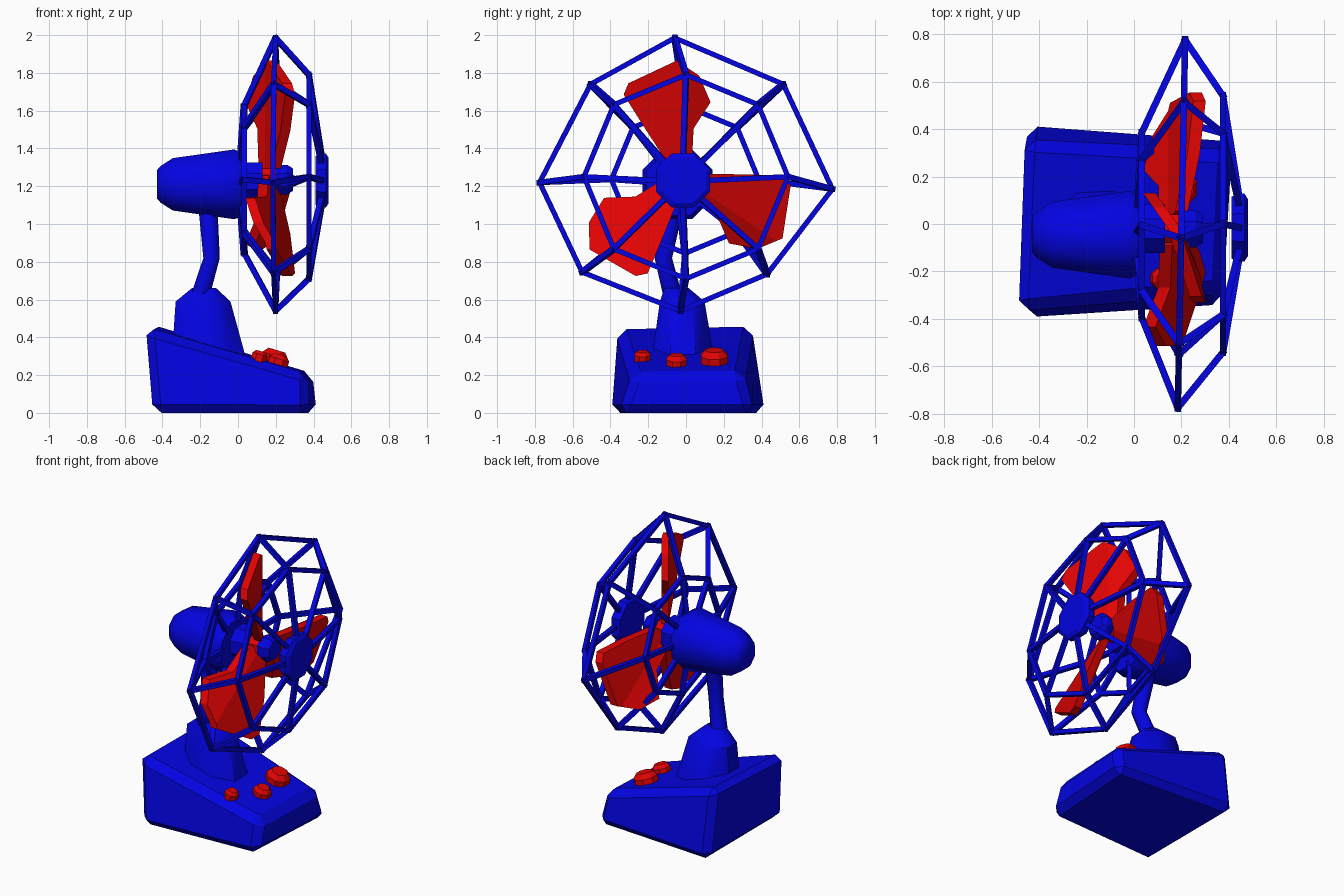
import bpy, bmesh, math
from mathutils import Vector, Matrix

if "Cube" in bpy.data.objects:
    bpy.data.objects.remove(bpy.data.objects["Cube"], do_unlink=True)


def material(name, color):
    m = bpy.data.materials.new(name)
    m.use_nodes = True
    m.diffuse_color = color
    m.node_tree.nodes["Principled BSDF"].inputs["Base Color"].default_value = color
    return m


BLUE = material("blue plastic", (0.001, 0.001, 0.76, 1))
RED = material("red plastic", (0.76, 0.001, 0.001, 1))


def finish(name, bm, mat, smooth=0):
    bmesh.ops.recalc_face_normals(bm, faces=bm.faces)
    mesh = bpy.data.meshes.new(name)
    bm.to_mesh(mesh)
    bm.free()
    mesh.materials.append(mat)
    obj = bpy.data.objects.new(name, mesh)
    bpy.context.collection.objects.link(obj)
    if smooth:
        bpy.ops.object.select_all(action="DESELECT")
        obj.select_set(True)
        bpy.context.view_layer.objects.active = obj
        bpy.ops.object.shade_smooth_by_angle(angle=math.radians(smooth))
    return obj


def loft(name, rings, axis, mat, sides=8, smooth=0):
    """Skin rings given as (centre, radius u, radius v) around an axis."""
    rot = Vector(axis).to_track_quat("Z", "Y").to_matrix()
    bm = bmesh.new()
    loops = []
    for centre, ru, rv in rings:
        loop = []
        for i in range(sides):
            a = math.tau * (i + 0.5) / sides
            offset = rot @ Vector((ru * math.cos(a), rv * math.sin(a), 0))
            loop.append(bm.verts.new(Vector(centre) + offset))
        loops.append(loop)
    for a, b in zip(loops, loops[1:]):
        for i in range(sides):
            j = (i + 1) % sides
            bm.faces.new((a[i], a[j], b[j], b[i]))
    bm.faces.new(loops[0])
    bm.faces.new(loops[-1])
    return finish(name, bm, mat, smooth)


def lathe_x(name, profile, y, z, mat, sides=8, smooth=0):
    return loft(name, [((x, y, z), r, r) for x, r in profile], (1, 0, 0), mat, sides, smooth)


def bar(bm, a, b, radius):
    """Square bar between two points."""
    d = b - a
    rot = d.to_track_quat("Z", "X").to_matrix().to_4x4()
    place = Matrix.Translation((a + b) / 2) @ rot @ Matrix.Rotation(math.pi / 4, 4, "Z")
    bmesh.ops.create_cone(bm, cap_ends=True, segments=4, radius1=radius, radius2=radius,
                          depth=d.length + radius, matrix=place)


# Slightly skewed wedge base with chamfered edges
bm = bmesh.new()
low = [(-0.45, -0.395, 0), (0.375, -0.355, 0), (0.42, 0.36, 0), (-0.45, 0.42, 0)]
high = [(-0.49, -0.365, 0.455), (0.37, -0.28, 0.205), (0.395, 0.3, 0.21), (-0.46, 0.35, 0.47)]
low, high = ([bm.verts.new(p) for p in quad] for quad in (low, high))
bm.faces.new(low)
bm.faces.new(high)
for i in range(4):
    j = (i + 1) % 4
    bm.faces.new((low[i], low[j], high[j], high[i]))
bmesh.ops.recalc_face_normals(bm, faces=bm.faces)
bmesh.ops.bevel(bm, geom=list(bm.edges), offset=0.045, segments=1, affect="EDGES")
finish("base", bm, BLUE)

# Pedestal and bent neck
loft("pedestal", [((-0.15, -0.015, 0.25), 0.22, 0.185), ((-0.185, -0.02, 0.59), 0.157, 0.128),
                  ((-0.18, -0.05, 0.66), 0.07, 0.07)], (0, 0, 1), BLUE, smooth=46)
loft("neck", [((-0.2, -0.07, 0.62), 0.055, 0.055), ((-0.14, -0.12, 0.82), 0.047, 0.05),
              ((-0.16, -0.06, 1.1), 0.055, 0.055)], (0, 0, 1), BLUE, smooth=50)

# Motor housing, shaft and collar
lathe_x("motor_housing", [(-0.43, 0.08), (-0.41, 0.105), (-0.345, 0.15),
                          (-0.02, 0.2), (0.025, 0.178)], -0.045, 1.21, BLUE, 8, 46)
lathe_x("shaft_sleeve", [(0.0, 0.11), (0.13, 0.11)], -0.02, 1.225, BLUE)
lathe_x("fan_hub", [(0.11, 0.065), (0.22, 0.065)], -0.02, 1.235, RED)
lathe_x("hub_collar", [(0.2, 0.07), (0.23, 0.085), (0.26, 0.085), (0.29, 0.065)],
        -0.02, 1.235, BLUE)

# Three twisted blades creased along the middle: halves as (tangent, radius)
LEADING = [(0, 0.05), (-0.06, 0.05), (-0.19, 0.25), (-0.31, 0.44),
           (-0.285, 0.5), (-0.03, 0.62), (0, 0.6)]
TRAILING = [(0, 0.6), (0.09, 0.54), (0.15, 0.4), (0.06, 0.26), (0.05, 0.05), (0, 0.05)]
for n, angle in enumerate((0, 125, -124)):
    spin = Matrix.Rotation(math.radians(angle), 4, "X")
    turn = Matrix.Translation((0.17, -0.02, 1.245)) @ spin
    bm = bmesh.new()
    for half, pitch, twist in ((LEADING, 0.54, 0.45), (TRAILING, 0.7, 0)):
        sheets = [[bm.verts.new(turn @ Vector((side - (pitch - twist * r) * t, t, r)))
                   for t, r in half] for side in (-0.026, 0.026)]
        for sheet in sheets:
            bm.faces.new(sheet)
        # The last side lies on the crease and stays open
        for i in range(len(half) - 1):
            bm.faces.new((sheets[0][i], sheets[0][i + 1], sheets[1][i + 1], sheets[1][i]))
    bmesh.ops.remove_doubles(bm, verts=bm.verts, dist=0.0005)
    finish(f"blade_{n + 1}", bm, RED)

# Cage: three octagonal rings joined by ribs
OUTER = [(-0.06, 1.985), (0.515, 1.74), (0.775, 1.185), (0.43, 0.735),
         (-0.03, 0.54), (-0.55, 0.745), (-0.775, 1.22), (-0.505, 1.74)]


def octagon(x, y, z, r):
    return [Vector((x, y + r * math.sin(k * math.tau / 8), z + r * math.cos(k * math.tau / 8)))
            for k in range(8)]


front_hub = octagon(0.445, -0.015, 1.23, 0.12)
front_ring = octagon(0.375, 0.0, 1.25, 0.54)
outer_ring = [Vector((0.2 + 0.02 * y, y, z)) for y, z in OUTER]
back_ring = octagon(0.033, -0.005, 1.235, 0.39)
motor_ring = octagon(0.015, -0.03, 1.22, 0.15)

for name, ring in (("front", front_ring), ("outer", outer_ring), ("back", back_ring)):
    bm = bmesh.new()
    for k in range(8):
        bar(bm, ring[k], ring[(k + 1) % 8], 0.019)
    finish(f"cage_{name}_ring", bm, BLUE)

bm = bmesh.new()
stations = [front_hub, front_ring, outer_ring, back_ring, motor_ring]
for k in range(8):
    for a, b in zip(stations, stations[1:]):
        bar(bm, a[k], b[k], 0.02)
finish("cage_ribs", bm, BLUE)
lathe_x("cage_badge", [(0.41, 0.14), (0.435, 0.155), (0.465, 0.155), (0.48, 0.13)],
        -0.015, 1.23, BLUE)

# Control knobs standing square to the sloping top
normal = Vector((0.3, 0, 1)).normalized()
for name, x, y, r in (("small_knob", 0.11, -0.23, 0.045),
                      ("medium_knob", 0.21, -0.05, 0.058),
                      ("large_knob", 0.185, 0.15, 0.077)):
    foot = Vector((x, y, 0.2 + (0.39 - x) * 0.304))
    profile = ((-0.025, 1.0), (0.55 * r, 1.0), (0.95 * r, 0.65))
    loft(name, [(foot + normal * h, r * s, r * s) for h, s in profile], normal, RED)
